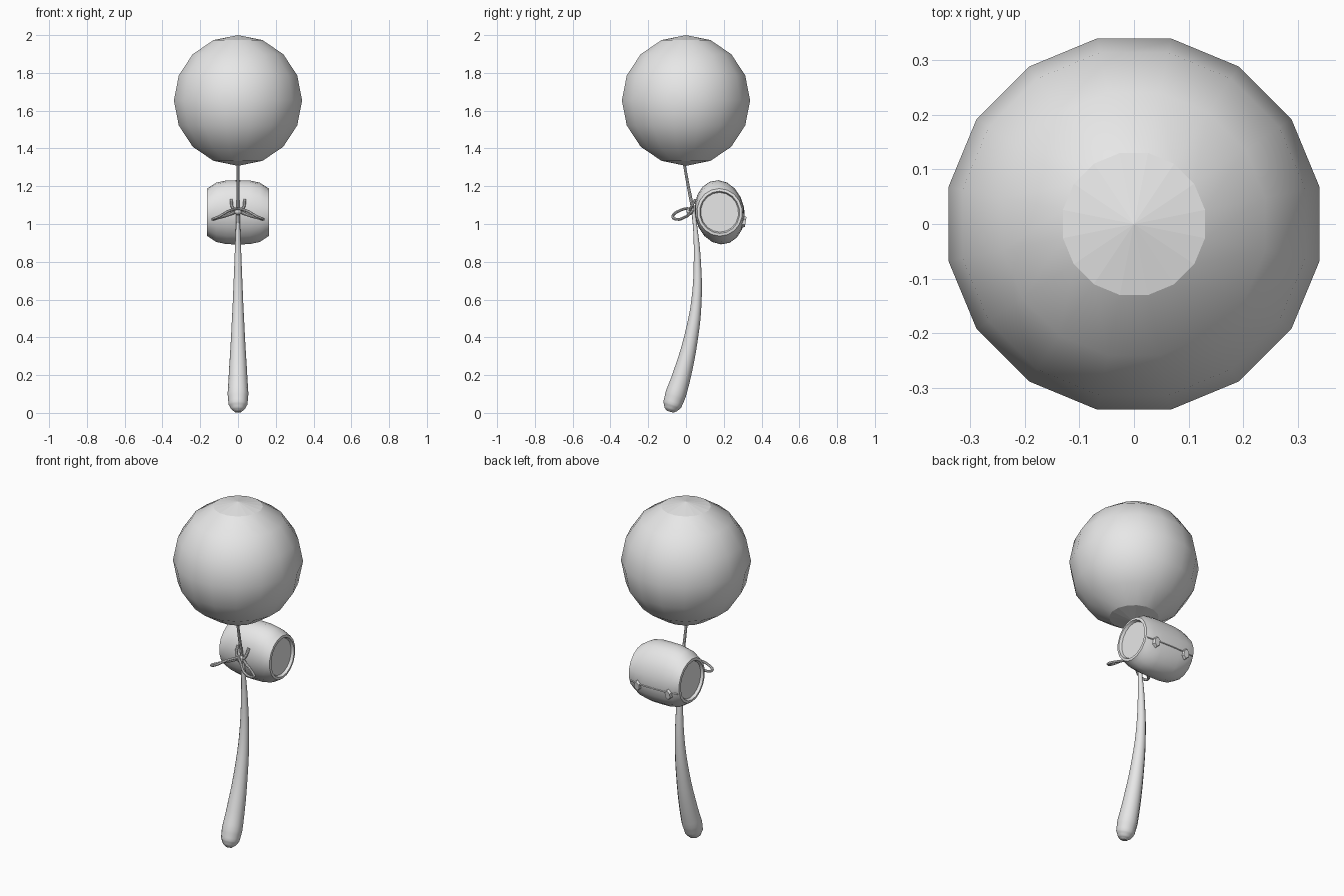
import bpy, bmesh, math
from mathutils import Vector, Matrix

old = bpy.data.objects.get("Cube")
if old:
    bpy.data.objects.remove(old)

grey = bpy.data.materials.new("light grey")
grey.use_nodes = True
grey.diffuse_color = (0.8, 0.8, 0.8, 1)
grey.node_tree.nodes["Principled BSDF"].inputs["Base Color"].default_value = (0.8, 0.8, 0.8, 1)


def finish(obj, angle=40):
    obj.data.materials.clear()
    obj.data.materials.append(grey)
    bpy.ops.object.select_all(action='DESELECT')
    obj.select_set(True)
    bpy.context.view_layer.objects.active = obj
    if obj.type == 'CURVE':
        bpy.ops.object.convert(target='MESH')
        obj = bpy.context.object
    bpy.ops.object.shade_smooth_by_angle(angle=math.radians(angle))
    return obj


def from_bmesh(name, bm, angle=40):
    bmesh.ops.recalc_face_normals(bm, faces=bm.faces)
    mesh = bpy.data.meshes.new(name)
    bm.to_mesh(mesh)
    bm.free()
    obj = bpy.data.objects.new(name, mesh)
    bpy.context.collection.objects.link(obj)
    return finish(obj, angle)


def tube(name, points, closed=False, sides=2, steps=4):
    """Smooth round tube through (x, y, z, radius) points."""
    curve = bpy.data.curves.new(name, 'CURVE')
    curve.dimensions = '3D'
    curve.bevel_depth = 1
    curve.bevel_resolution = sides
    curve.resolution_u = steps
    curve.use_fill_caps = True
    spline = curve.splines.new('BEZIER')
    spline.bezier_points.add(len(points) - 1)
    spline.use_cyclic_u = closed
    for bp, (x, y, z, r) in zip(spline.bezier_points, points):
        bp.co = (x, y, z)
        bp.radius = r
        bp.handle_left_type = bp.handle_right_type = 'AUTO'
    obj = bpy.data.objects.new(name, curve)
    bpy.context.collection.objects.link(obj)
    return finish(obj)


# Balloon
bm = bmesh.new()
bmesh.ops.create_uvsphere(bm, u_segments=16, v_segments=8, radius=0.346)
bmesh.ops.transform(bm, verts=bm.verts, matrix=Matrix.Translation((0, 0, 1.654))
                    @ Matrix.Rotation(math.radians(11.25), 4, 'Z'))
balloon = from_bmesh("balloon", bm)
for face in balloon.data.polygons:
    if len(face.vertices) == 3:
        face.use_smooth = False

# Thin cord and the tapering handle below it
tube("cord", [(0, -0.01, 1.32, 0.007), (0, 0.012, 1.2, 0.008),
              (0, 0.035, 1.08, 0.009), (0, 0.048, 0.98, 0.01)])
tube("handle", [(0, 0.038, 1.07, 0.009), (0, 0.05, 0.97, 0.012), (0, 0.06, 0.8, 0.019),
                (0, 0.056, 0.6, 0.027), (0, 0.027, 0.4, 0.037), (0, -0.022, 0.2, 0.049),
                (0, -0.054, 0.1, 0.055), (0, -0.072, 0.045, 0.05),
                (0, -0.08, 0.02, 0.036), (0, -0.084, 0.006, 0.018)], sides=4)

# Barrel, lofted along x from oval rings, with recessed lids
place = Matrix.Translation((0, 0.178, 1.062)) @ Matrix.Rotation(math.radians(10), 4, 'X')
half = [(0.15, 0.1, 0.105), (0.165, 0.106, 0.112), (0.163, 0.12, 0.126),
        (0.145, 0.124, 0.138), (0.115, 0.128, 0.158), (0.06, 0.131, 0.17)]
rings = half + [(0, 0.132, 0.171)] + [(-x, a, b) for x, a, b in reversed(half)]
SIDES = 18
bm = bmesh.new()
loops = []
for x, a, b in rings:
    loops.append([bm.verts.new(place @ Vector((x, a * math.cos(t), b * math.sin(t))))
                  for t in (2 * math.pi * i / SIDES for i in range(SIDES))])
for one, two in zip(loops, loops[1:]):
    for i in range(SIDES):
        j = (i + 1) % SIDES
        bm.faces.new((one[i], one[j], two[j], two[i]))
bm.faces.new(loops[0])
bm.faces.new(loops[-1])
from_bmesh("barrel", bm)

# Seam along the back of the barrel, with two latches
tube("barrel_seam", [(-0.155, 0.297, 1.025, 0.004), (-0.09, 0.306, 1.022, 0.004),
                     (0, 0.309, 1.022, 0.004), (0.09, 0.306, 1.022, 0.004),
                     (0.155, 0.297, 1.025, 0.004)])
for side, label in ((1, "left"), (-1, "right")):
    bm = bmesh.new()
    bmesh.ops.create_cone(bm, cap_ends=True, segments=6, radius1=0.03, radius2=0.023, depth=0.022)
    bmesh.ops.transform(bm, verts=bm.verts, matrix=Matrix.Translation((side * 0.1, 0.305, 1.012))
                        @ Matrix.Rotation(math.radians(-100), 4, 'X')
                        @ Matrix.Diagonal((0.8, 1.15, 1, 1)))
    from_bmesh(label + "_latch", bm, 25)

    # Bow loop and short tie strand on each side
    r = 0.0075
    tube(label + "_bow_loop", [(0, 0.025, 1.075, r), (side * 0.045, -0.035, 1.07, r),
                               (side * 0.1, -0.07, 1.04, r), (side * 0.134, -0.05, 1.025, r),
                               (side * 0.095, -0.01, 1.035, r), (side * 0.045, 0.015, 1.05, r)],
         closed=True)
    tube(label + "_tie", [(side * 0.005, 0.02, 1.065, r), (side * 0.028, 0.025, 1.085, r),
                          (side * 0.036, 0.05, 1.13, r)])

# Knot of the bow
bm = bmesh.new()
bmesh.ops.create_icosphere(bm, subdivisions=2, radius=0.02)
bmesh.ops.translate(bm, verts=bm.verts, vec=(0, 0.022, 1.068))
from_bmesh("bow_knot", bm)
